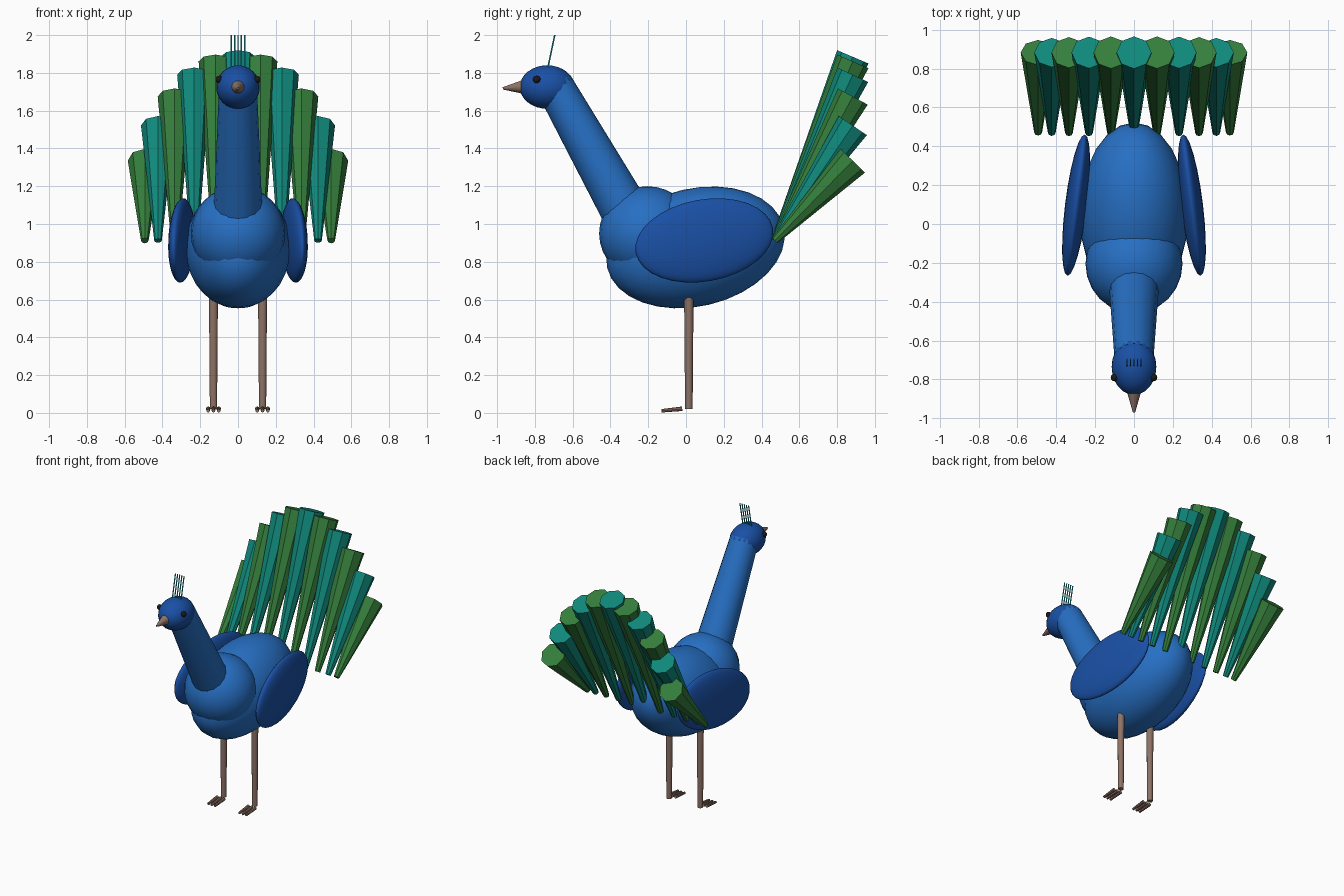
import bpy
from math import radians, sin, cos
from mathutils import Vector

if "Cube" in bpy.data.objects:
    bpy.data.objects.remove(bpy.data.objects["Cube"])


def material(name, rgb):
    m = bpy.data.materials.new(name)
    m.diffuse_color = (*rgb, 1)
    m.use_nodes = True
    m.node_tree.nodes["Principled BSDF"].inputs["Base Color"].default_value = m.diffuse_color
    return m


BLUE = material("blue", (0.02, 0.16, 0.55))
DEEP = material("deep_blue", (0.01, 0.08, 0.38))
GREEN = material("green", (0.035, 0.21, 0.045))
TEAL = material("teal", (0.005, 0.25, 0.2))
CYAN = material("cyan", (0.01, 0.45, 0.5))
HORN = material("horn", (0.27, 0.17, 0.13))
BLACK = material("black", (0.01, 0.01, 0.01))


def finish(name, mat, smooth):
    o = bpy.context.object
    o.name = name
    o.data.materials.append(mat)
    if smooth:
        bpy.ops.object.shade_smooth_by_angle(angle=radians(40))
    return o


def ellipsoid(name, loc, radii, mat, rot=(0, 0, 0), seg=24, rings=16):
    bpy.ops.mesh.primitive_uv_sphere_add(segments=seg, ring_count=rings, radius=1, location=loc,
                                         rotation=[radians(a) for a in rot])
    bpy.context.object.scale = radii
    return finish(name, mat, True)


def taper(name, a, b, ra, rb, mat, sides=12, smooth=True):
    """Tapered rod from point a to point b."""
    a, b = Vector(a), Vector(b)
    d = b - a
    bpy.ops.mesh.primitive_cone_add(vertices=sides, radius1=ra, radius2=rb, depth=d.length,
                                    location=(a + b) / 2,
                                    rotation=d.to_track_quat('Z', 'Y').to_euler())
    return finish(name, mat, smooth)


# Body, chest, neck and head
ellipsoid("body", (0, 0.05, 0.876), (0.28, 0.48, 0.312), BLUE, rot=(13, 0, 0))
ellipsoid("chest", (0, -0.205, 0.95), (0.25, 0.255, 0.25), BLUE)
taper("neck", (0, -0.30, 1.03), (0, -0.70, 1.74), 0.13, 0.10, BLUE, 16)
ellipsoid("head", (0, -0.735, 1.725), (0.115, 0.145, 0.115), DEEP)
taper("beak", (0, -0.84, 1.727), (0, -0.97, 1.718), 0.043, 0.006, HORN)

# Crest of thin upright rods
for i in range(5):
    x = (i - 2) * 0.018
    taper("crest_feather", (x, -0.735, 1.81), (x, -0.695, 2.0), 0.004, 0.004, CYAN, 6)

# Paired parts
for s in (-1, 1):
    ellipsoid("eye", (s * 0.1, -0.79, 1.765), (0.02, 0.02, 0.02), BLACK, seg=12, rings=8)
    ellipsoid("wing", (s * 0.298, 0.097, 0.913), (0.057, 0.372, 0.217), DEEP, rot=(10, 0, s * 7))
    taper("leg", (s * 0.13, 0.015, 0.02), (s * 0.13, 0.015, 0.62), 0.02, 0.025, HORN, 10)
    for t in (-1, 0, 1):
        x = s * 0.13 + t * 0.028
        taper("toe", (x, -0.02, 0.022), (x, -0.13, 0.011), 0.012, 0.009, HORN, 8)

# Tail fan of eight-sided feathers, shorter towards the sides
for k in range(-5, 6):
    a = radians(12 * k)
    x = 0.57 * sin(a)
    taper("tail_feather", (x, 0.47, 0.912), (x, 0.883, 0.785 + 1.1 * cos(a)), 0.02, 0.09,
          GREEN if k % 2 else TEAL, 8, False)
